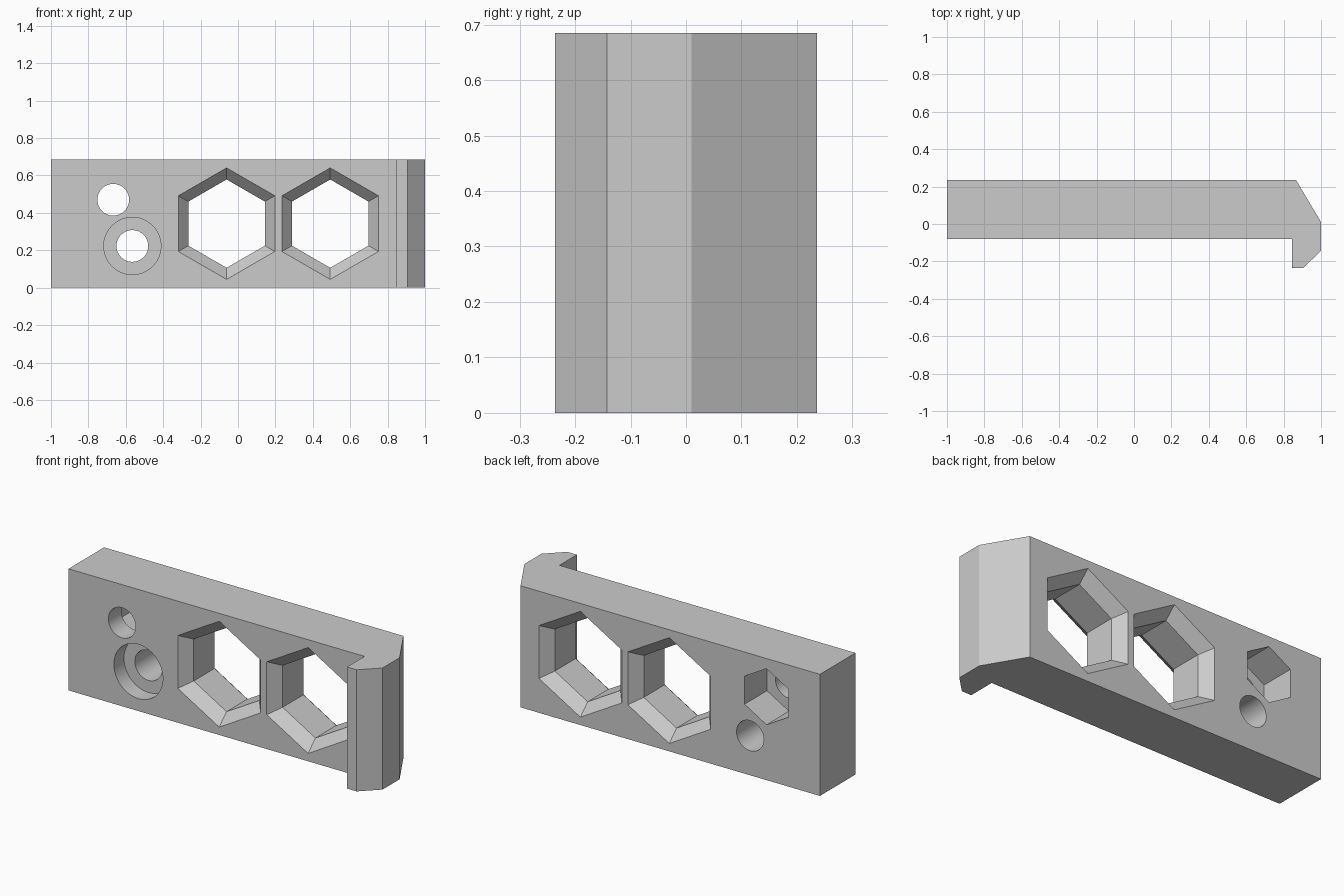
import bpy, bmesh, math

cube = bpy.data.objects.get("Cube")
if cube:
    bpy.data.objects.remove(cube, do_unlink=True)

HEIGHT = 0.685
FRONT, BACK = -0.08, 0.236
OVER = 0.02  # how far cutters reach past the faces

grey = bpy.data.materials.new("plain grey")
grey.use_nodes = True
grey.diffuse_color = (0.6, 0.6, 0.6, 1)
grey.node_tree.nodes["Principled BSDF"].inputs["Base Color"].default_value = grey.diffuse_color


def make_object(name, bm):
    bmesh.ops.recalc_face_normals(bm, faces=bm.faces)
    mesh = bpy.data.meshes.new(name)
    bm.to_mesh(mesh)
    bm.free()
    mesh.materials.append(grey)
    obj = bpy.data.objects.new(name, mesh)
    bpy.context.collection.objects.link(obj)
    return obj


def cutter(name, x, z, sides, sections):
    """Stack of rings along y; each section is (y, radius)."""
    bm = bmesh.new()
    rings = []
    for y, r in sections:
        angles = [math.tau * i / sides + math.pi / 2 for i in range(sides)]
        rings.append([bm.verts.new((x + r * math.cos(a), y, z + r * math.sin(a))) for a in angles])
    for a, b in zip(rings, rings[1:]):
        for i in range(sides):
            j = (i + 1) % sides
            bm.faces.new((a[i], a[j], b[j], b[i]))
    bm.faces.new(rings[0])
    bm.faces.new(rings[-1])
    obj = make_object(name, bm)
    obj.hide_render = True
    return obj


# Plate with hooked end, extruded upward from its plan outline
outline = [(-1, FRONT), (0.845, FRONT), (0.845, -0.236), (0.905, -0.236),
           (1, -0.142), (1, 0.01), (0.866, BACK), (-1, BACK)]
bm = bmesh.new()
base = bm.faces.new([bm.verts.new((x, y, 0)) for x, y in outline])
top = bmesh.ops.extrude_face_region(bm, geom=[base])
bmesh.ops.translate(bm, vec=(0, 0, HEIGHT),
                    verts=[v for v in top["geom"] if isinstance(v, bmesh.types.BMVert)])
plate = make_object("hooked_plate", bm)

# Hexagonal windows, chamfered on both faces
inner, outer, bevel = 0.236, 0.298, 0.065
extra = OVER * (outer - inner) / bevel
window = [(FRONT - OVER, outer + extra), (FRONT + bevel, inner),
          (BACK - bevel, inner), (BACK + OVER, outer + extra)]
cutters = [cutter("hex_window_cutter", x, HEIGHT / 2, 6, window) for x in (-0.061, 0.493)]

# Bolt hole with nut pocket at the back, and hole with counterbore at the front
bolt, pocket_floor, bore_floor = 0.085, BACK - 0.2, FRONT + 0.09
cutters += [
    cutter("nut_hole_cutter", -0.667, 0.47, 32, [(FRONT - OVER, bolt), (pocket_floor + OVER, bolt)]),
    cutter("nut_pocket_cutter", -0.667, 0.47, 6, [(pocket_floor, 0.158), (BACK + OVER, 0.158)]),
    cutter("screw_hole_cutter", -0.565, 0.223, 32, [(bore_floor - OVER, bolt), (BACK + OVER, bolt)]),
    cutter("counterbore_cutter", -0.565, 0.223, 48, [(FRONT - OVER, 0.153), (bore_floor, 0.153)]),
]

for c in cutters:
    mod = plate.modifiers.new(c.name, "BOOLEAN")
    mod.operation = "DIFFERENCE"
    mod.solver = "EXACT"
    mod.object = c

# Bake the cuts and drop the cutters
bpy.context.view_layer.update()
graph = bpy.context.evaluated_depsgraph_get()
plate_mesh = bpy.data.meshes.new_from_object(plate.evaluated_get(graph))
plate.modifiers.clear()
plate.data = plate_mesh
for c in cutters:
    bpy.data.objects.remove(c, do_unlink=True)

bpy.ops.object.select_all(action="DESELECT")
plate.select_set(True)
bpy.context.view_layer.objects.active = plate
bpy.ops.object.shade_smooth_by_angle(angle=math.radians(25))
